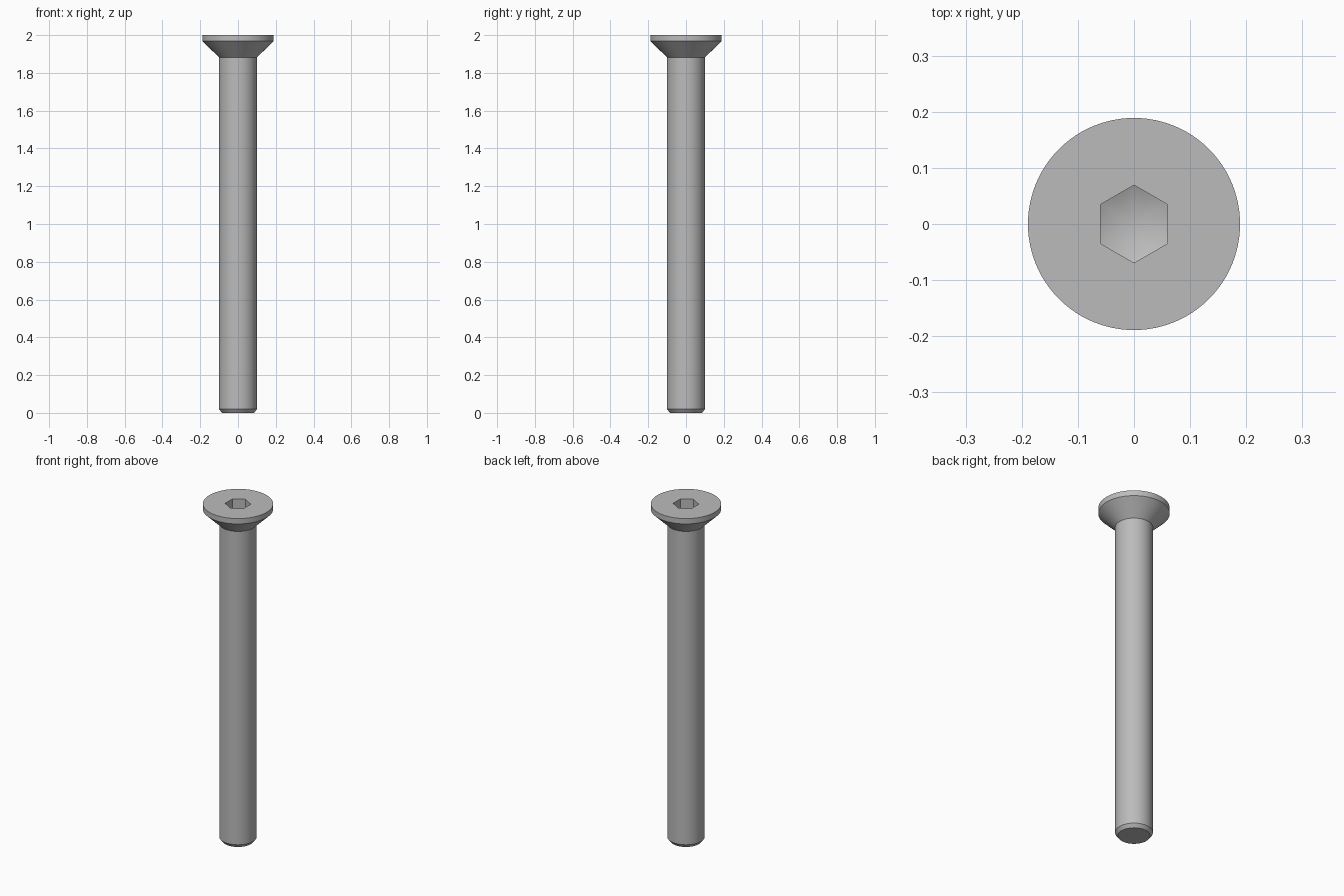
import bpy, bmesh
from math import cos, sin, pi, radians, hypot

cube = bpy.data.objects.get("Cube")
if cube:
    bpy.data.objects.remove(cube, do_unlink=True)

SEGMENTS = 96
HEX_RADIUS = 0.0693
SIDE_STEPS = 12
SOCKET_Z, TIP_DROP = 1.92, 0.03

steel = bpy.data.materials.new("grey steel")
steel.use_nodes = True
colour = (0.5, 0.5, 0.5, 1)
steel.diffuse_color = colour
steel.node_tree.nodes["Principled BSDF"].inputs["Base Color"].default_value = colour


def finish(bm, name):
    bmesh.ops.recalc_face_normals(bm, faces=bm.faces)
    mesh = bpy.data.meshes.new(name)
    bm.to_mesh(mesh)
    bm.free()
    mesh.materials.append(steel)
    obj = bpy.data.objects.new(name, mesh)
    bpy.context.collection.objects.link(obj)
    bpy.ops.object.select_all(action="DESELECT")
    obj.select_set(True)
    bpy.context.view_layer.objects.active = obj
    bpy.ops.object.shade_smooth_by_angle(angle=radians(30))
    return obj


def ring(bm, points):
    return [bm.verts.new(p) for p in points]


def bridge(bm, a, b):
    n = len(a)
    for i in range(n):
        j = (i + 1) % n
        bm.faces.new((a[i], a[j], b[j], b[i]))


bm = bmesh.new()

# Shank with chamfered tip, countersunk cone and rim
profile = [(0.085, 0), (0.1, 0.02), (0.1, 1.882), (0.189, 1.968), (0.189, 2)]
angles = [2 * pi * i / SEGMENTS for i in range(SEGMENTS)]
rings = [ring(bm, [(r * cos(a), r * sin(a), z) for a in angles]) for r, z in profile]
for lower, upper in zip(rings, rings[1:]):
    bridge(bm, lower, upper)
bm.faces.new(rings[0])

# Hexagonal socket outline, with a corner towards +y
corners = [(HEX_RADIUS * cos(pi / 2 + k * pi / 3), HEX_RADIUS * sin(pi / 2 + k * pi / 3))
           for k in range(6)]
outline = []
for k, (x0, y0) in enumerate(corners):
    x1, y1 = corners[(k + 1) % 6]
    for s in range(SIDE_STEPS):
        t = s / SIDE_STEPS
        outline.append((x0 + (x1 - x0) * t, y0 + (y1 - y0) * t))

# Flat head top around the socket
mouth = ring(bm, [(x, y, 2) for x, y in outline])
edges = [bm.edges.get((loop[i], loop[i - 1])) or bm.edges.new((loop[i], loop[i - 1]))
         for loop in (rings[-1], mouth) for i in range(len(loop))]
bmesh.ops.triangle_fill(bm, edges=edges, use_beauty=True, normal=(0, 0, 1))

# Socket walls and conical drilled floor
floor = ring(bm, [(x, y, SOCKET_Z - TIP_DROP * (1 - hypot(x, y) / HEX_RADIUS))
                  for x, y in outline])
bridge(bm, mouth, floor)
tip = bm.verts.new((0, 0, SOCKET_Z - TIP_DROP))
for i in range(len(floor)):
    bm.faces.new((floor[i - 1], floor[i], tip))

finish(bm, "countersunk_socket_screw")
